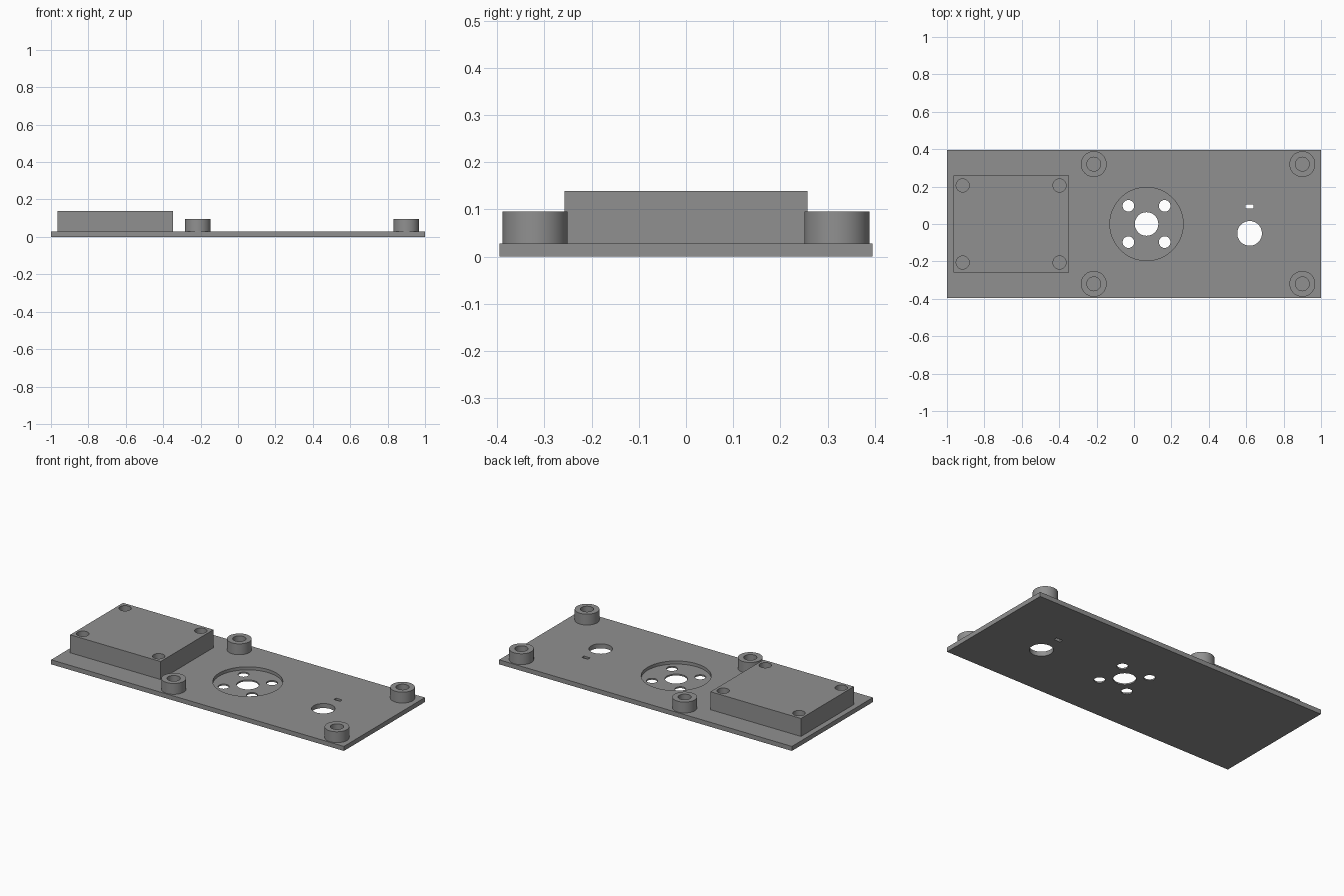
import bpy, bmesh, math
from mathutils import Matrix

cube = bpy.data.objects.get("Cube")
if cube:
    bpy.data.objects.remove(cube, do_unlink=True)

GREY = (0.28, 0.28, 0.28, 1)
grey = bpy.data.materials.new("machined_grey")
grey.use_nodes = True
grey.diffuse_color = GREY
grey.node_tree.nodes["Principled BSDF"].inputs["Base Color"].default_value = GREY

PLATE_TOP, BOSS_TOP, BLOCK_TOP = 0.028, 0.095, 0.139


def add_box(bm, x, y, size_x, size_y, z0, z1):
    m = Matrix.Translation((x, y, (z0 + z1) / 2)) @ Matrix.Diagonal((size_x, size_y, z1 - z0, 1))
    bmesh.ops.create_cube(bm, size=1, matrix=m)


def add_cylinder(bm, x, y, radius, z0, z1):
    bmesh.ops.create_cone(bm, cap_ends=True, segments=48, radius1=radius, radius2=radius,
                          depth=z1 - z0, matrix=Matrix.Translation((x, y, (z0 + z1) / 2)))


def make(name, bm):
    mesh = bpy.data.meshes.new(name)
    bm.to_mesh(mesh)
    bm.free()
    mesh.materials.append(grey)
    obj = bpy.data.objects.new(name, mesh)
    bpy.context.collection.objects.link(obj)
    return obj


def activate(obj):
    bpy.ops.object.select_all(action='DESELECT')
    obj.select_set(True)
    bpy.context.view_layer.objects.active = obj


def cut(obj, bm):
    """Subtract the cutter shapes from the part and discard the cutter."""
    cutter = make("cutter", bm)
    cutter.hide_render = True
    mod = obj.modifiers.new("cut", 'BOOLEAN')
    mod.operation = 'DIFFERENCE'
    mod.solver = 'EXACT'
    mod.object = cutter
    activate(obj)
    bpy.ops.object.modifier_apply(modifier=mod.name)
    bpy.data.objects.remove(cutter, do_unlink=True)


def smooth(obj):
    activate(obj)
    bpy.ops.object.shade_smooth_by_angle(angle=math.radians(30))


# Base plate with a shallow round recess
bm = bmesh.new()
add_box(bm, 0, 0, 2, 0.79, 0, PLATE_TOP)
plate = make("base_plate", bm)

HUB_X = 0.067
bm = bmesh.new()
add_cylinder(bm, HUB_X, 0, 0.196, 0.009, 0.1)
cut(plate, bm)

# Through holes: hub, four bolts, round port and small slot
bm = bmesh.new()
add_cylinder(bm, HUB_X, 0, 0.063, -0.1, 0.1)
for sx in (-1, 1):
    for sy in (-1, 1):
        add_cylinder(bm, HUB_X + sx * 0.097, sy * 0.097, 0.031, -0.1, 0.1)
add_cylinder(bm, 0.618, -0.05, 0.066, -0.1, 0.1)
add_box(bm, 0.618, 0.093, 0.042, 0.022, -0.1, 0.1)
cut(plate, bm)
smooth(plate)

# Raised block with four corner holes
bm = bmesh.new()
add_box(bm, -0.657, 0, 0.618, 0.516, PLATE_TOP, BLOCK_TOP)
block = make("raised_block", bm)
bm = bmesh.new()
for sx in (-1, 1):
    for sy in (-1, 1):
        add_cylinder(bm, -0.657 + sx * 0.259, sy * 0.206, 0.035, -0.1, 0.3)
cut(block, bm)
smooth(block)

# Four hollow standoffs
for end, x in (("right", -0.215), ("left", 0.9)):
    for side, y in (("front", -0.32), ("back", 0.32)):
        bm = bmesh.new()
        add_cylinder(bm, x, y, 0.069, PLATE_TOP, BOSS_TOP)
        standoff = make(f"standoff_{side}_{end}", bm)
        bm = bmesh.new()
        add_cylinder(bm, x, y, 0.037, -0.1, 0.3)
        cut(standoff, bm)
        smooth(standoff)
